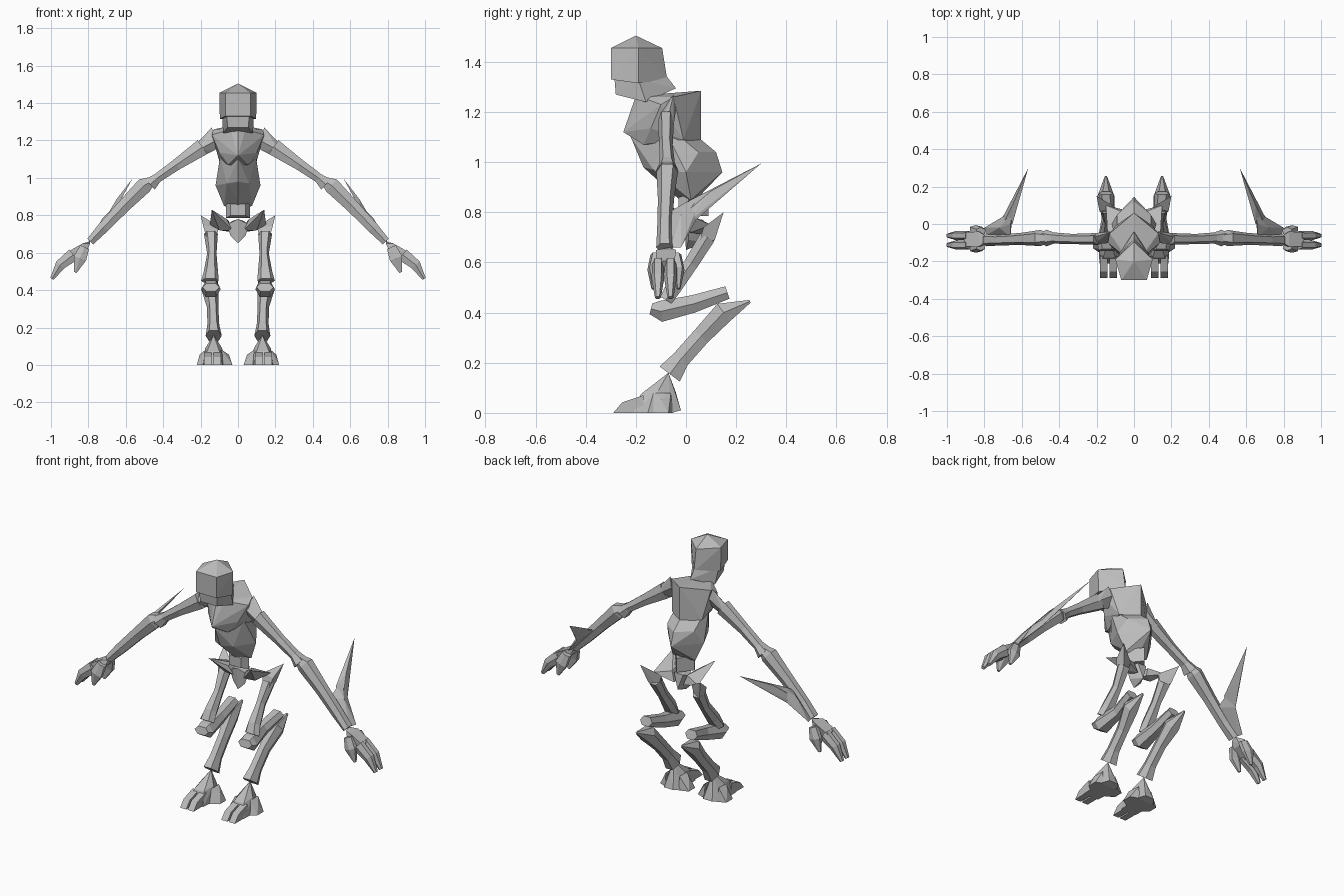
import bpy, bmesh
from mathutils import Vector

grey = bpy.data.materials.new("bone grey")
grey.diffuse_color = (0.5, 0.5, 0.5, 1)


def finish(name, bm, mirror):
    bmesh.ops.recalc_face_normals(bm, faces=bm.faces)
    me = bpy.data.meshes.new(name)
    bm.to_mesh(me)
    bm.free()
    me.materials.append(grey)
    ob = bpy.data.objects.new(name, me)
    bpy.context.collection.objects.link(ob)
    if mirror:
        ob.modifiers.new("Mirror", 'MIRROR').use_mirror_merge = False
    return ob


def hull(name, pts, pair=False):
    """Faceted chunk: symmetric about x = 0, or a mirrored pair."""
    bm = bmesh.new()
    for x, y, z in pts:
        bm.verts.new((x, y, z))
        if not pair and x:
            bm.verts.new((-x, y, z))
    res = bmesh.ops.convex_hull(bm, input=bm.verts)
    junk = {g for g in res["geom_interior"] + res["geom_unused"]
            if isinstance(g, bmesh.types.BMVert)}
    bmesh.ops.delete(bm, geom=list(junk), context='VERTS')
    bmesh.ops.dissolve_limit(bm, angle_limit=0.03, verts=bm.verts, edges=bm.edges)
    return finish(name, bm, pair)


def bone(name, side, sections):
    """Mirrored limb with ridged sides; sections are (x, y, z, half width, half depth)."""
    bm = bmesh.new()
    side = Vector(side)
    cs = [Vector(s[:3]) for s in sections]
    shape = ((1, 0), (.55, 1), (-.55, 1), (-1, 0), (-.55, -1), (.55, -1))
    rings = []
    for i, s in enumerate(sections):
        t = (cs[min(i + 1, len(cs) - 1)] - cs[max(i - 1, 0)]).normalized()
        up = t.cross(side).normalized()
        rings.append([bm.verts.new(cs[i] + side * s[3] * a + up * s[4] * b)
                      for a, b in shape])
    for r, q in zip(rings, rings[1:]):
        for k in range(6):
            n = (k + 1) % 6
            bm.faces.new((r[k], r[n], q[n], q[k]))
    bm.faces.new(rings[0])
    bm.faces.new(rings[-1])
    return finish(name, bm, True)


# Head, ridged at the back
hull("skull", [(0, -.2, 1.505), (.068, -.3, 1.455), (.1, -.19, 1.455), (0, -.095, 1.455),
               (.068, -.3, 1.33), (.097, -.19, 1.315), (0, -.075, 1.33)])
hull("jaw", [(.06, -.285, 1.33), (.085, -.19, 1.33), (0, -.075, 1.34),
             (.055, -.28, 1.27), (.08, -.16, 1.24), (0, -.04, 1.295)])

# Torso, ridged along the back
hull("chest", [(0, -.25, 1.12), (0, -.2, 1.265), (.04, -.18, 1.26), (.14, -.1, 1.23),
               (.13, -.05, 1.26), (0, .06, 1.285), (0, .06, 1.08), (.1, -.01, 1.09),
               (.1, -.14, 1.135), (.05, -.17, 1.07)])
hull("belly", [(.095, -.08, 1.12), (.09, -.01, 1.09), (0, .06, 1.09), (0, .12, 1.04),
               (.09, .05, 1.04), (0, .145, .96), (.12, .0, .96), (.06, -.13, .97),
               (0, -.17, .98), (0, -.22, 1.1), (.075, .02, .85), (0, .04, .85),
               (0, .0, .83), (0, -.06, .88)])
hull("lower_spine", [(.065, .01, .87), (0, .09, .87), (.065, .01, .785), (0, .09, .785),
                     (.04, -.03, .86), (.04, -.03, .8)])

# Pelvis with two flared wings
hull("pelvis", [(.06, .01, .75), (0, -.01, .78), (.03, .07, .77), (0, .0, .65),
                (.04, .01, .69), (0, .08, .68)])
hull("pelvis_wing", [(.03, .01, .72), (.06, -.01, .78), (.03, .07, .71), (.05, .06, .77),
                     (.1, .02, .72), (.14, -.08, .83), (.15, .1, .75)], True)

# Arms
hull("shoulder", [(.14, -.05, 1.27), (.12, -.075, 1.15), (.118, -.1, 1.2), (.125, -.04, 1.21),
                  (.22, -.07, 1.185), (.22, -.11, 1.145), (.22, -.05, 1.145),
                  (.21, -.08, 1.105)], True)
bone("upper_arm", (0, 1, 0), [(.19, -.08, 1.165, .032, .045),
                              (.33, -.08, 1.07, .027, .03), (.43, -.075, 1.0, .03, .025),
                              (.47, -.075, .965, .045, .037)])
bone("forearm", (0, 1, 0), [(.46, -.075, .985, .028, .022), (.5, -.075, .96, .043, .043),
                            (.61, -.08, .85, .032, .035), (.72, -.085, .735, .03, .03),
                            (.79, -.085, .66, .034, .022)])
hull("arm_spike", [(.79, -.06, .66), (.66, -.07, .80), (.8, -.02, .66), (.74, .0, .725),
                   (.66, .0, .84), (.70, .04, .77), (.72, -.02, .79), (.65, .06, .86)], True)
hull("spike_tip", [(.565, .3, .995), (.65, .0, .84), (.72, .0, .755), (.70, .04, .77),
                   (.625, .13, .885), (.655, .12, .84), (.70, .0, .80),
                   (.65, .1, .885)], True)

# Hands
hull("palm", [(.79, -.065, .66), (.79, -.1, .65), (.83, -.04, .65), (.83, -.12, .65),
              (.81, -.05, .61), (.81, -.12, .61), (.91, -.045, .605), (.91, -.12, .605),
              (.885, -.055, .56), (.885, -.115, .56)], True)
for i, y in enumerate((-.062, -.112)):
    bone(f"finger_{i + 1}", (0, 1, 0), [(.88, y, .59, .024, .035), (.95, y, .535, .025, .028),
                                        (.995, y, .46, .012, .01)])
for i, (y, d) in enumerate(((-.12, -1), (-.04, 1))):
    bone(f"thumb_{i + 1}", (0, 1, 0), [(.82, y, .63, .022, .025),
                                       (.845, y + .014 * d, .57, .02, .035),
                                       (.87, y + .01 * d, .495, .008, .008)])

# Legs: pointed hip, thigh, backward shin and long lower leg
hull("hip_point", [(.2, .15, .8), (.1, .09, .74), (.185, .07, .74), (.17, .115, .69),
                   (.12, .06, .67), (.165, .05, .67), (.12, .09, .67)], True)
bone("thigh", (1, 0, 0), [(.145, .085, .70, .037, .032),
                          (.14, .02, .595, .025, .028), (.145, -.05, .5, .038, .032),
                          (.15, -.08, .45, .047, .026)])
bone("shin", (1, 0, 0), [(.145, -.14, .415, .045, .022), (.145, -.1, .405, .052, .042),
                         (.14, .03, .435, .033, .035), (.15, .165, .48, .04, .026)])
bone("lower_leg", (1, 0, 0), [(.15, .255, .445, .006, .006), (.15, .15, .4, .045, .043),
                              (.135, .06, .305, .03, .036), (.132, -.02, .215, .032, .036),
                              (.13, -.065, .155, .043, .05)])

# Feet with front toes and side claws
hull("foot", [(.13, -.07, .16), (.085, -.11, .09), (.175, -.11, .09), (.1, -.18, .075),
              (.165, -.18, .075), (.085, -.21, 0), (.185, -.21, 0), (.07, -.06, 0),
              (.19, -.06, 0), (.1, -.02, .01), (.16, -.02, .01), (.13, -.04, .08)], True)
for i, x in enumerate((.112, .162)):
    hull(f"toe_{i + 1}", [(x + d, y, z) for d in (-.02, .02) for y, z in
                          ((-.29, 0), (-.255, .042), (-.17, .07), (-.17, 0))], True)
for i, (root, tip) in enumerate(((.085, .03), (.175, .22))):
    hull(f"side_claw_{i + 1}", [(root, -.06, .08), (root, -.13, .08), (root, -.05, 0),
                                (root, -.16, 0), (tip, -.13, 0), (tip, -.07, 0),
                                ((root + tip * 2) / 3, -.1, .055)], True)
